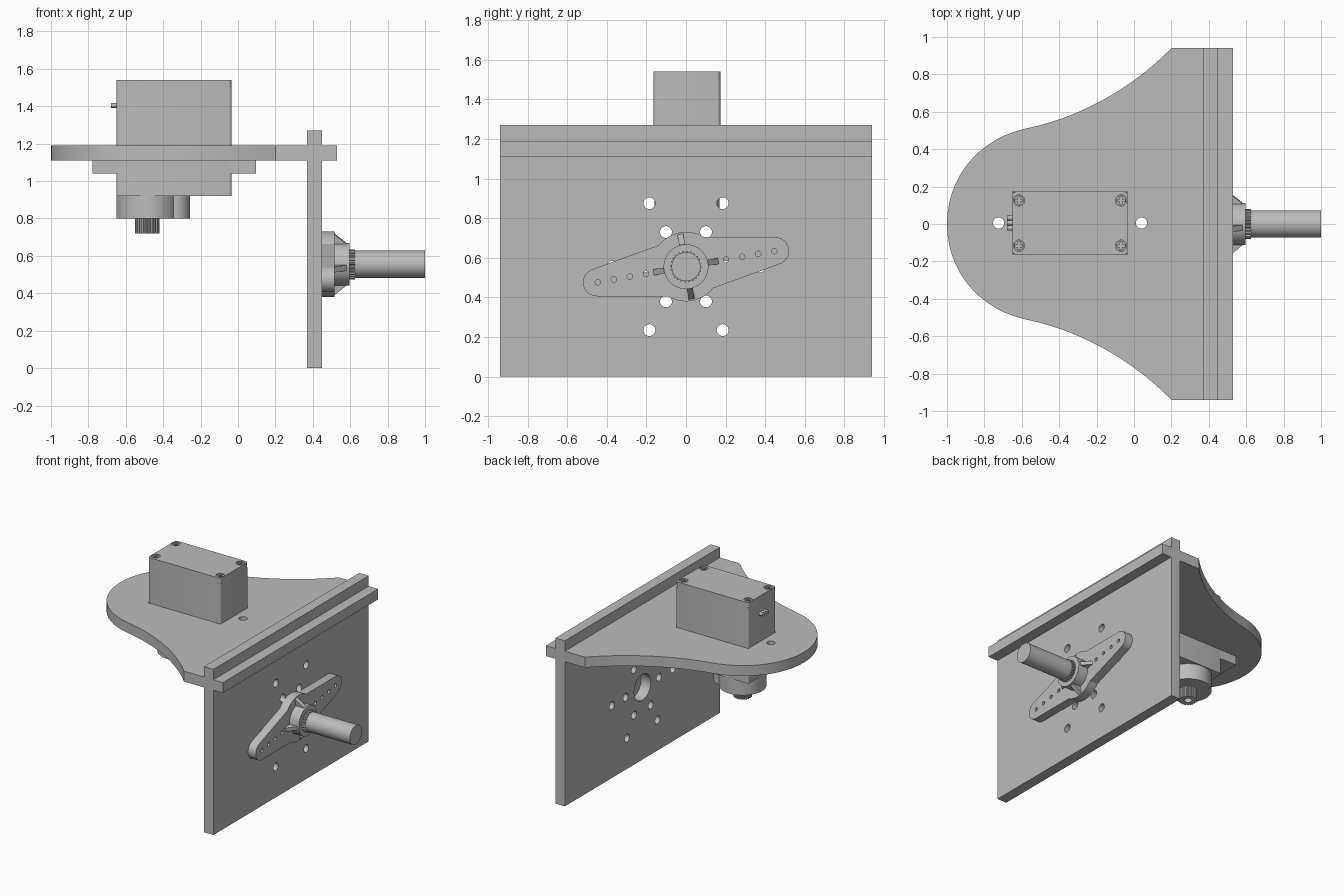
import bpy, bmesh
from math import sin, cos, pi, radians, tan
from mathutils import Matrix, Vector
from mathutils.geometry import interpolate_bezier

if "Cube" in bpy.data.objects:
    bpy.data.objects.remove(bpy.data.objects["Cube"])

grey = bpy.data.materials.new("plain grey")
grey.use_nodes = True
COLOUR = (0.5, 0.5, 0.5, 1)
grey.diffuse_color = COLOUR
grey.node_tree.nodes["Principled BSDF"].inputs["Base Color"].default_value = COLOUR

UP = Matrix.Identity(4)
# Profiles drawn in (y, z) and extruded along x
SIDE = Matrix(((0, 0, 1, 0), (1, 0, 0, 0), (0, 1, 0, 0), (0, 0, 0, 1)))


def circle(x, y, r, n=32):
    return [(x + r * cos(2 * pi * i / n), y + r * sin(2 * pi * i / n)) for i in range(n)]


def rect(x0, y0, x1, y1):
    return [(x0, y0), (x1, y0), (x1, y1), (x0, y1)]


def rounded(x0, y0, x1, y1, r):
    pts = []
    for k, (x, y) in enumerate(rect(x0 + r, y0 + r, x1 - r, y1 - r)):
        for i in range(5):
            a = pi + k * pi / 2 + i * pi / 8
            pts.append((x + r * cos(a), y + r * sin(a)))
    return pts


def gear(x, y, r, depth, teeth):
    pts = []
    for i in range(teeth * 4):
        rr = r if i % 4 < 2 else r - depth
        a = 2 * pi * i / (teeth * 4)
        pts.append((x + rr * cos(a), y + rr * sin(a)))
    return pts


def prism(name, outline, low, high, holes=(), frame=UP):
    """Extrude an outline with holes between two heights along the frame axis."""
    curve = bpy.data.curves.new(name + " profile", 'CURVE')
    curve.dimensions, curve.fill_mode = '2D', 'BOTH'
    curve.extrude = (high - low) / 2
    for pts in (outline, *holes):
        spline = curve.splines.new('POLY')
        spline.points.add(len(pts) - 1)
        for p, (x, y) in zip(spline.points, pts):
            p.co = (x, y, 0, 1)
        spline.use_cyclic_u = True
    temp = bpy.data.objects.new(name + " profile", curve)
    mesh = bpy.data.meshes.new_from_object(temp)
    bpy.data.objects.remove(temp)
    bpy.data.curves.remove(curve)
    bm = bmesh.new()
    bm.from_mesh(mesh)
    bmesh.ops.remove_doubles(bm, verts=bm.verts, dist=1e-5)
    bm.transform(frame @ Matrix.Translation((0, 0, (low + high) / 2)))
    bmesh.ops.recalc_face_normals(bm, faces=bm.faces)
    bm.to_mesh(mesh)
    bm.free()
    mesh.materials.clear()
    mesh.materials.append(grey)
    mesh.name = name
    obj = bpy.data.objects.new(name, mesh)
    bpy.context.collection.objects.link(obj)
    bpy.ops.object.select_all(action='DESELECT')
    obj.select_set(True)
    bpy.context.view_layer.objects.active = obj
    bpy.ops.object.shade_smooth_by_angle(angle=radians(25))
    return obj


# Servo layout
CX, CY = -0.342, 0.005
HALF_X, HALF_Y = 0.308, 0.168
BODY = (CX - HALF_X, CY - HALF_Y, CX + HALF_X, CY + HALF_Y)
mount_holes = [circle(CX + s * 0.382, CY, 0.03, 24) for s in (-1, 1)]


# Bell-shaped horizontal plate
def bezier(*pts, n=14):
    a, b, c, d = [Vector((*p, 0)) for p in pts]
    return [(v.x, v.y) for v in interpolate_bezier(a, b, c, d, n)]


half = bezier((-1, 0), (-1, .25), (-.83, .455), (-.58, .51))
half += bezier((-.58, .51), (-.28, .57), (0, .735), (.2, .94))[1:]
half.append((.53, .94))
outline = half + [(x, -y) for x, y in reversed(half[1:])]
prism("top_plate", outline, 1.11, 1.19, mount_holes + [rect(*BODY)])

# Upright plate with two hexagonal rings of holes around a centre bore
HZ = 0.555
plate_holes = [circle(0, HZ, 0.1)]
for ring in (0.202, 0.37):
    for k in range(6):
        a = k * pi / 3
        plate_holes.append(circle(ring * cos(a), HZ + ring * sin(a), 0.03, 24))
prism("upright_plate", rect(-.94, 0, .94, 1.27), 0.37, 0.45, plate_holes, SIDE)

# Servo case, flange and lid
prism("servo_case", rounded(*BODY, 0.015), 0.92, 1.5)
prism("servo_flange", rect(CX - 0.437, BODY[1], CX + 0.437, BODY[3]), 1.04, 1.11, mount_holes)
screws = [(CX + sx * 0.273, CY + sy * 0.121) for sx in (-1, 1) for sy in (-1, 1)]
prism("servo_lid", rounded(*BODY, 0.02), 1.5, 1.54, [circle(x, y, 0.03, 24) for x, y in screws])
for x, y in screws:
    a, b = 0.006, 0.02
    corner = [(b, -a), (b, a), (a, a)]
    cross = []
    for k in range(4):
        c, s = cos(k * pi / 2), sin(k * pi / 2)
        cross += [(x + c * u - s * v, y + s * u + c * v) for u, v in corner]
    prism("lid_screw", circle(x, y, 0.027, 24), 1.495, 1.535, [cross])

# Three cable stubs at the end of the case
for k in (-1, 0, 1):
    prism("cable_stub", circle(CY + k * 0.027, 1.405, 0.0135, 16), -0.68, -0.64, frame=SIDE)

# Gear housing and splined output
OX = BODY[0] + 0.165
prism("gear_housing", circle(OX, CY, 0.165, 48), 0.8, 0.92)
prism("idler_housing", circle(-0.342, CY, 0.085), 0.8, 0.92)
prism("output_spline", gear(OX, CY, 0.065, 0.006, 22), 0.72, 0.8, [circle(OX, CY, 0.028, 24)])

# Two-armed horn, tilted about its hub
TILT = radians(10)
HORN = SIDE @ Matrix.Translation((0, HZ, 0)) @ Matrix.Rotation(TILT, 4, 'Z')
REACH, TIP, DISC, TAPER = 0.457, 0.07, 0.175, radians(10)
side_width = TIP / cos(TAPER) + REACH * tan(TAPER)
# Where the tapered edge meets the centre disc
d = side_width * cos(TAPER)
run = (DISC ** 2 - d ** 2) ** 0.5
join = Vector((d * sin(TAPER) + run * cos(TAPER), d * cos(TAPER) - run * sin(TAPER)))
join_angle = Vector((1, 0)).angle(join)
arm = []
for i in range(17):
    a = (pi / 2 - TAPER) * (i / 8 - 1)
    arm.append((REACH + TIP * cos(a), TIP * sin(a)))
for i in range(13):
    a = join_angle + (pi - 2 * join_angle) * i / 12
    arm.append((DISC * cos(a), DISC * sin(a)))
horn_outline = arm + [(-x, -y) for x, y in arm]
horn_holes = [circle(s * r, 0, 0.014, 16) for s in (-1, 1) for r in (.205, .288, .37, .452)]
prism("horn_arms", horn_outline, 0.45, 0.515, horn_holes, HORN)
prism("horn_hub", circle(0, 0, 0.113, 48), 0.515, 0.595, frame=HORN)

# Four gussets bracing the hub
for k in range(4):
    turn = HORN @ Matrix.Rotation(k * pi / 2, 4, 'Z') @ Matrix.Rotation(pi / 2, 4, 'X')
    prism("hub_gusset", [(.1, .51), (.17, .51), (.113, .58), (.1, .58)], -0.015, 0.015, frame=turn)

# Splined collar and shaft
prism("shaft_spline", gear(0, 0, 0.08, 0.008, 24), 0.59, 0.625, frame=HORN)
prism("shaft", circle(0, 0, 0.073, 48), 0.59, 1.0, frame=HORN)
